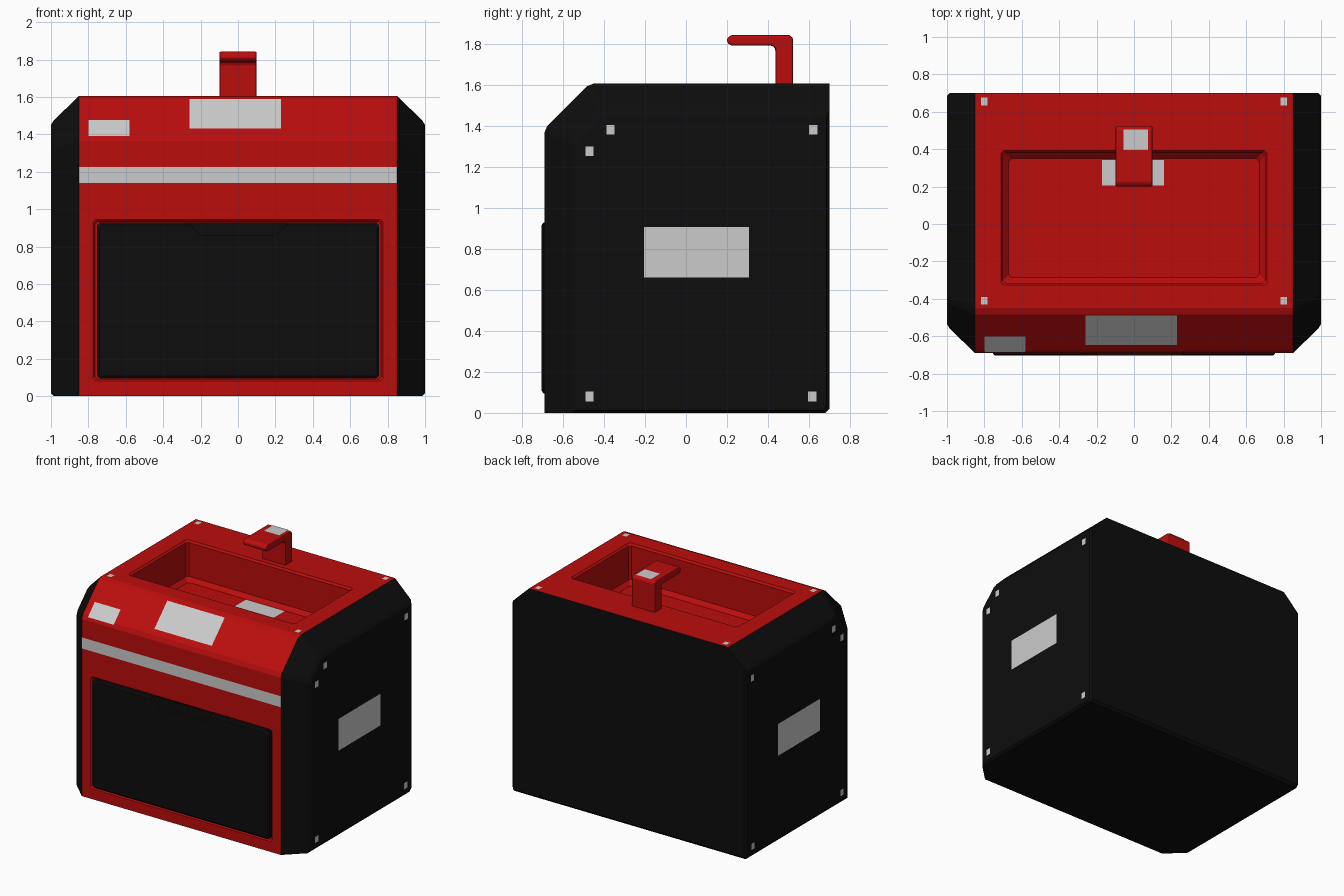
import bpy, bmesh
from mathutils import Vector

if "Cube" in bpy.data.objects:
    bpy.data.objects.remove(bpy.data.objects["Cube"])


def material(name, color):
    m = bpy.data.materials.new(name)
    m.diffuse_color = color
    m.use_nodes = True
    m.node_tree.nodes["Principled BSDF"].inputs["Base Color"].default_value = m.diffuse_color
    return m


RED = material("red", (0.5, 0.004, 0.004, 1))
BLACK = material("black", (0.004, 0.004, 0.004, 1))


def finish(name, bm, mat):
    mesh = bpy.data.meshes.new(name)
    bm.to_mesh(mesh)
    bm.free()
    if mat:
        mesh.materials.append(mat)
    ob = bpy.data.objects.new(name, mesh)
    bpy.context.collection.objects.link(ob)
    return ob


def loft(name, rings, mat):
    """Closed solid skinned through rings of equal point count."""
    bm = bmesh.new()
    vs = [[bm.verts.new(p) for p in r] for r in rings]
    n = len(vs[0])
    for a, b in zip(vs, vs[1:]):
        for i in range(n):
            j = (i + 1) % n
            bm.faces.new((a[i], a[j], b[j], b[i]))
    bm.faces.new(vs[0])
    bm.faces.new(vs[-1])
    bmesh.ops.recalc_face_normals(bm, faces=bm.faces)
    return finish(name, bm, mat)


def label(name, corners):
    """Thin grey sticker facing away from the middle of the machine."""
    bm = bmesh.new()
    f = bm.faces.new([bm.verts.new(p) for p in corners])
    f.normal_update()
    if f.normal.dot(f.calc_center_median() - Vector((0, 0, 0.8))) < 0:
        f.normal_flip()
    return finish(name, bm, None)


def cut(ob, cutter):
    mod = ob.modifiers.new("cut", 'BOOLEAN')
    mod.operation = 'DIFFERENCE'
    mod.solver = 'EXACT'
    mod.object = cutter
    bpy.context.view_layer.objects.active = ob
    bpy.ops.object.modifier_apply(modifier=mod.name)
    bpy.data.objects.remove(cutter)


def rect(a0, a1, b0, b1, e=0.0, c=0.015):
    """Rectangle grown by e with corners clipped by c."""
    a0, a1, b0, b1 = a0 - e, a1 + e, b0 - e, b1 + e
    return [(a0 + c, b0), (a1 - c, b0), (a1, b0 + c), (a1, b1 - c),
            (a1 - c, b1), (a0 + c, b1), (a0, b1 - c), (a0, b0 + c)]


def at_x(pts, x): return [(x, a, b) for a, b in pts]
def at_y(pts, y): return [(a, y, b) for a, b in pts]
def at_z(pts, z): return [(a, b, z) for a, b in pts]


def profile(d=0.0, e=0.0):
    """Side outline: d insets front, slope and top; e insets back and bottom."""
    f, t, k = -0.69 + d, 1.605 - d, 2.075 - 1.414 * d
    return [(f, e), (f, f + k - 0.02), (f + 0.014, f + k + 0.014),
            (t - k - 0.014, t - 0.014), (t - k + 0.02, t), (0.7 - e, t),
            (0.7 - e, 0.02 + e), (0.68 - e, e)]


# Red central body with top tray and door opening
body = loft("body", [at_x(profile(), -0.85), at_x(profile(), 0.85)], RED)
tray = (-0.70, 0.70, -0.315, 0.38)
cut(body, loft("tray_cutter", [at_z(rect(*tray, e), z) for z, e in
    ((1.7, 0.012), (1.605, 0.012), (1.59, 0), (1.33, 0), (1.30, -0.03))], RED))
door_hole = (-0.765, 0.765, 0.09, 0.935)
cut(body, loft("door_cutter", [at_y(rect(*door_hole, e), y) for y, e in
    ((-0.8, 0.01), (-0.69, 0.01), (-0.68, 0), (-0.65, 0))], RED))

# Black back and underside of the body
body.data.materials.append(BLACK)
for p in body.data.polygons:
    if (p.normal.y > 0.6 and p.center.y > 0.65) or (p.normal.z < -0.6 and p.center.z < 0.03):
        p.material_index = 1

# Black chamfered side panels
for side, s in (("left", -1), ("right", 1)):
    loft(side + "_side_panel", [at_x(profile(d, e), s * x) for x, d, e in
         ((0.85, 0, 0), (0.985, 0.13, 0), (1.0, 0.155, 0.015))], BLACK)

# Front door with grip recess
door_size = (-0.755, 0.755, 0.095, 0.928)
door = loft("door", [at_y(rect(*door_size, e), y) for y, e in
    ((-0.645, 0), (-0.694, 0), (-0.703, -0.012))], BLACK)
grip = [(-0.28, 0.95), (-0.25, 0.91), (-0.20, 0.86), (0.20, 0.86), (0.25, 0.91), (0.28, 0.95)]
cut(door, loft("grip_cutter", [at_y(grip, -0.75), at_y(grip, -0.675)], BLACK))

# Bent arm on top
arm_side = [(0.435, 1.59), (0.435, 1.775), (0.42, 1.79), (0.22, 1.79), (0.20, 1.805),
            (0.20, 1.825), (0.22, 1.842), (0.505, 1.842), (0.522, 1.825), (0.522, 1.59)]
arm = loft("top_arm", [at_x(arm_side, -0.1), at_x(arm_side, 0.1)], RED)
bev = arm.modifiers.new("bevel", 'BEVEL')
bev.width = 0.009
bev.segments = 2


# Stickers on the front, slope, tray floor and arm
def box4(a0, a1, b0, b1):
    return [(a0, b0), (a1, b0), (a1, b1), (a0, b1)]


label("front_strip", at_y(box4(-0.85, 0.85, 1.14, 1.225), -0.692))
for name, x0, x1, z0, z1 in (("slope_label_large", -0.26, 0.23, 1.43, 1.588),
                             ("slope_label_small", -0.80, -0.58, 1.391, 1.476)):
    label(name, [(x, z - 2.078, z + 0.001) for x, z in box4(x0, x1, z0, z1)])
label("tray_label", at_z(box4(-0.17, 0.16, 0.205, 0.343), 1.303))
label("arm_label", at_z(box4(-0.055, 0.075, 0.395, 0.505), 1.844))

# Small square markers on the top
for x in (-0.8, 0.8):
    for y in (-0.41, 0.655):
        label("top_marker", at_z(box4(x - 0.018, x + 0.018, y - 0.021, y + 0.021), 1.607))

# Side labels and markers
for s in (-1, 1):
    label("side_label", at_x(box4(-0.205, 0.308, 0.66, 0.905), s * 1.002))
    for y, z in ((-0.47, 1.275), (-0.368, 1.38), (0.62, 1.38), (-0.47, 0.08), (0.615, 0.08)):
        label("side_marker", at_x(box4(y - 0.02, y + 0.02, z - 0.024, z + 0.024), s * 1.002))
